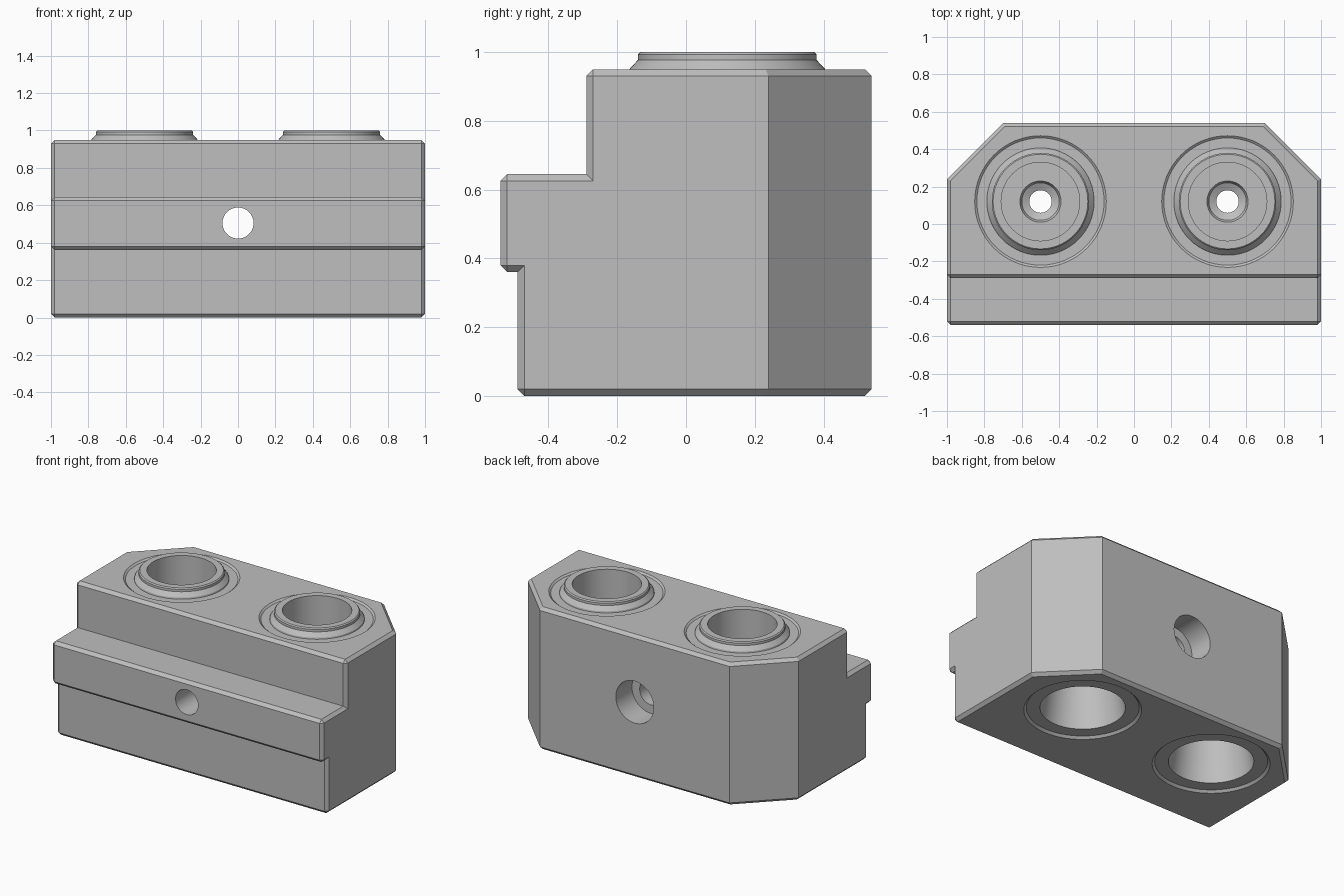
import bpy
import bmesh
import math
from mathutils import Matrix, Vector

cube = bpy.data.objects.get("Cube")
if cube:
    bpy.data.objects.remove(cube, do_unlink=True)

# Plain grey metal
grey = bpy.data.materials.new("grey_metal")
grey.use_nodes = True
colour = (0.52, 0.52, 0.52, 1)
grey.diffuse_color = colour
grey.node_tree.nodes["Principled BSDF"].inputs["Base Color"].default_value = colour

SIDES = 64
HOLE_X, HOLE_Y = 0.5, 0.12


def make_object(name, bm):
    mesh = bpy.data.meshes.new(name)
    bmesh.ops.recalc_face_normals(bm, faces=bm.faces[:])
    bm.to_mesh(mesh)
    bm.free()
    obj = bpy.data.objects.new(name, mesh)
    bpy.context.collection.objects.link(obj)
    mesh.materials.append(grey)
    return obj


def lathe(name, profile, matrix):
    """Spin an (r, z) profile round the z axis, then place it."""
    bm = bmesh.new()
    verts = [bm.verts.new((r, 0, z)) for r, z in profile]
    edges = [bm.edges.new(pair) for pair in zip(verts, verts[1:])]
    bmesh.ops.spin(bm, geom=verts + edges, cent=(0, 0, 0), axis=(0, 0, 1),
                   angle=math.tau, steps=SIDES, use_duplicate=False)
    bmesh.ops.remove_doubles(bm, verts=bm.verts[:], dist=0.0001)
    bmesh.ops.transform(bm, matrix=matrix, verts=bm.verts[:])
    return make_object(name, bm)


def smooth(obj):
    bpy.ops.object.select_all(action="DESELECT")
    obj.select_set(True)
    bpy.context.view_layer.objects.active = obj
    bpy.ops.object.shade_smooth_by_angle(angle=math.radians(25))


def cut(obj, cutter):
    cutter.hide_render = True
    mod = obj.modifiers.new("cut", "BOOLEAN")
    mod.operation = "DIFFERENCE"
    mod.solver = "EXACT"
    mod.object = cutter
    bpy.context.view_layer.objects.active = obj
    bpy.ops.object.modifier_apply(modifier=mod.name)
    bpy.data.objects.remove(cutter, do_unlink=True)


# Stepped block: side profile swept across the width
side = [(-0.49, 0), (0.54, 0), (0.54, 0.95), (-0.29, 0.95),
        (-0.29, 0.645), (-0.54, 0.645), (-0.54, 0.36), (-0.49, 0.36)]
bm = bmesh.new()
end = bm.faces.new([bm.verts.new((-1, y, z)) for y, z in side])
swept = bmesh.ops.extrude_face_region(bm, geom=[end])
bmesh.ops.translate(bm, vec=(2, 0, 0),
                    verts=[v for v in swept["geom"] if isinstance(v, bmesh.types.BMVert)])
bmesh.ops.recalc_face_normals(bm, faces=bm.faces[:])

# Slanted back corners
for s in (-1, 1):
    res = bmesh.ops.bisect_plane(bm, geom=bm.verts[:] + bm.edges[:] + bm.faces[:],
                                 plane_co=(s, 0.24, 0), plane_no=(s, 1, 0),
                                 clear_outer=True)
    rim = [g for g in res["geom_cut"] if isinstance(g, bmesh.types.BMEdge)]
    bmesh.ops.contextual_create(bm, geom=rim)
bmesh.ops.recalc_face_normals(bm, faces=bm.faces[:])
bm.normal_update()


# Chamfer the outward edges, leaving the upright back ones sharp
def chamfered(e):
    a, b = (v.co for v in e.verts)
    upright_back = abs(a.z - b.z) > 0.5 and min(a.y, b.y) > 0.2
    return e.is_convex and not upright_back


bmesh.ops.bevel(bm, geom=[e for e in bm.edges if chamfered(e)], offset=0.02,
                offset_type="OFFSET", segments=1, profile=0.5, affect="EDGES")
body = make_object("block_body", bm)

# Sockets: recess, bore, small through hole and tapered bore below
socket = [(0, -0.1), (0.352, -0.1), (0.352, 0), (0.337, 0.015), (0.255, 0.015),
          (0.2, 0.4), (0.06, 0.4), (0.06, 0.46), (0.1, 0.48), (0.11, 0.5),
          (0.21, 0.5), (0.21, 0.94), (0.34, 0.94), (0.352, 0.95), (0.352, 1.1), (0, 1.1)]
# Raised collar round each socket
collar = [(0.21, 0.94), (0.21, 1), (0.253, 1), (0.26, 0.993), (0.26, 0.977),
          (0.285, 0.95), (0.287, 0.94)]
for name, s in (("right", -1), ("left", 1)):
    place = Matrix.Translation(Vector((s * HOLE_X, HOLE_Y, 0)))
    cut(body, lathe("socket_cutter", socket, place))
    smooth(lathe(name + "_collar", collar, place))

# Bolt hole from front to back, with a counterbore at the back
bolt = [(0, -0.7), (0.083, -0.7), (0.083, 0.37), (0.14, 0.37), (0.14, 0.7), (0, 0.7)]
along_y = Matrix.Translation(Vector((0, 0, 0.505))) @ Matrix.Rotation(-math.pi / 2, 4, "X")
cut(body, lathe("bolt_cutter", bolt, along_y))
smooth(body)
